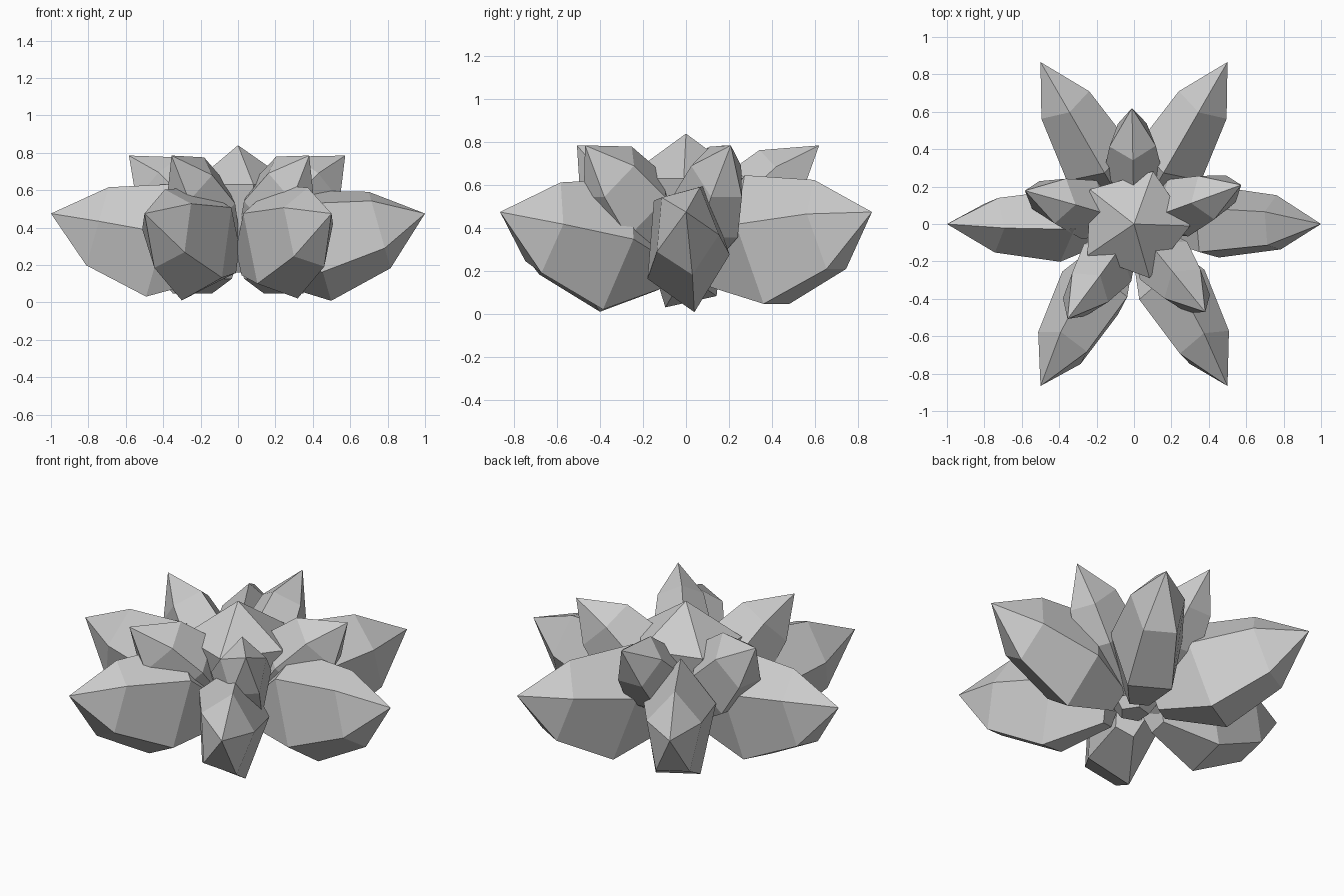
import bpy
import bmesh
from math import sin, cos, radians, pi
from mathutils import Matrix, Vector

cube = bpy.data.objects.get("Cube")
if cube:
    bpy.data.objects.remove(cube)

stone = bpy.data.materials.new("pale_grey_stone")
stone.use_nodes = True
GREY = (0.6, 0.6, 0.6, 1)
stone.diffuse_color = GREY
stone.node_tree.nodes["Principled BSDF"].inputs["Base Color"].default_value = GREY

SIDES = 5


def crystal(name, rings, tip, slope, turn, roll, depth=1):
    """Five-sided crystal leaning along +x; each ring is (x, z, half_width, half_height)."""
    bm = bmesh.new()
    up = Vector((-sin(slope), 0, cos(slope)))
    side = Vector((0, 1, 0))
    loops = []
    for x, z, width, height in rings:
        loop = []
        for i in range(SIDES):
            a = roll + 2 * pi * i / SIDES
            offset = side * (-width * sin(a)) + up * (depth * height * cos(a))
            loop.append(bm.verts.new(Vector((x, 0, z)) + offset))
        loops.append(loop)
    point = bm.verts.new((tip[0], 0, tip[1]))
    bm.faces.new(loops[0])
    for i in range(SIDES):
        j = (i + 1) % SIDES
        for low, high in zip(loops, loops[1:]):
            bm.faces.new((low[i], low[j], high[j], high[i]))
        bm.faces.new((loops[-1][i], loops[-1][j], point))
    bmesh.ops.recalc_face_normals(bm, faces=bm.faces)
    bm.transform(Matrix.Rotation(turn, 4, "Z"))
    mesh = bpy.data.meshes.new(name)
    bm.to_mesh(mesh)
    bm.free()
    mesh.materials.append(stone)
    obj = bpy.data.objects.new(name, mesh)
    bpy.context.collection.objects.link(obj)
    return obj


# Low outer crystals
outer = [(0.13, 0.225, 0.09, 0.12), (0.41, 0.315, 0.205, 0.325), (0.755, 0.395, 0.155, 0.225)]
for n, (roll, depth) in enumerate(((191, 1), (0, 1.06), (0, 1.06), (-8, 1.03), (163, 1.02), (-12, 1.03))):
    crystal(f"outer_crystal_{n + 1}", outer, (1, 0.475), radians(16),
            radians(60 * n), radians(roll), depth)

# Steeper inner crystals
inner = [(0.09, 0.25, 0.08, 0.1), (0.3, 0.49, 0.17, 0.23), (0.45, 0.65, 0.13, 0.18)]
for n, (turn, reach, roll, depth) in enumerate((
        (20, 0.61, 0, 1), (91, 0.62, 0, 0.87), (163, 0.61, 3, 0.97),
        (235, 0.62, -4, 0.97), (309, 0.605, 0, 1))):
    crystal(f"inner_crystal_{n + 1}", inner, (reach, 0.785), radians(44),
            radians(turn), radians(roll), depth)

# Upright middle crystal
middle = [(0, 0.16, 0.08, 0.08), (0, 0.4, 0.25, 0.25), (0, 0.63, 0.3, 0.3)]
crystal("centre_crystal", middle, (0, 0.84), radians(90), 0, radians(178))
